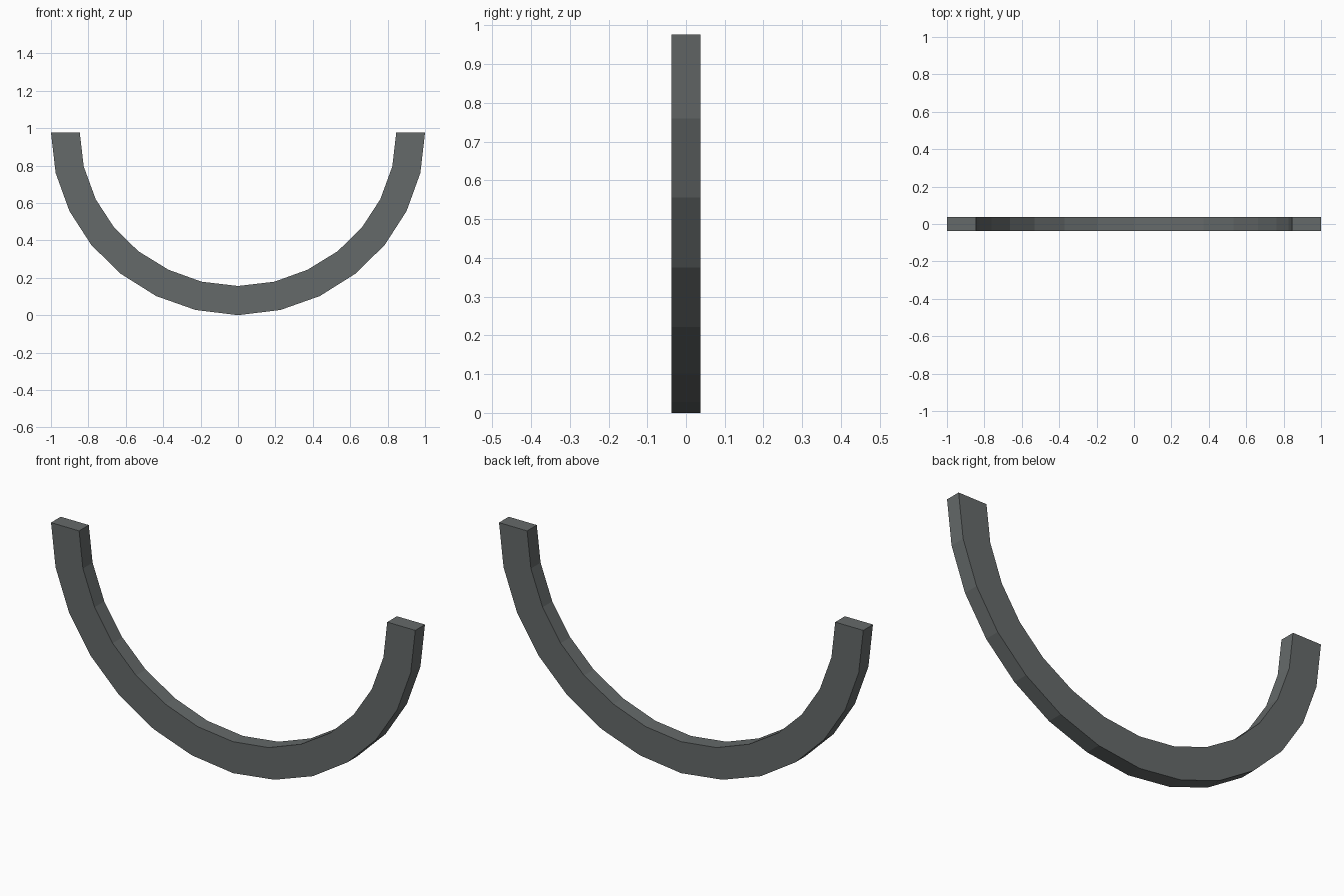
import bpy, bmesh

if "Cube" in bpy.data.objects:
    bpy.data.objects.remove(bpy.data.objects["Cube"])

HALF_DEPTH = 0.038

# Right half of the arc, from the bottom centre up to the tip (x, z)
OUTER = [(0, 0), (.227, .028), (.437, .102), (.628, .222), (.784, .375),
         (.901, .556), (.975, .76), (1, .976)]
INNER = [(0, .156), (.195, .179), (.372, .243), (.533, .342), (.662, .468),
         (.761, .62), (.825, .795), (.846, .976)]


def mirrored(half):
    """Full left-to-right arc from its right half."""
    return [(-x, z) for x, z in half[:0:-1]] + half


metal = bpy.data.materials.new("dark grey metal")
metal.diffuse_color = (0.13, 0.143, 0.143, 1)
metal.use_nodes = True
metal.node_tree.nodes["Principled BSDF"].inputs["Base Color"].default_value = metal.diffuse_color

# Half-ring band: a four-cornered section swept along the arc
bm = bmesh.new()
rings = []
for (ox, oz), (ix, iz) in zip(mirrored(OUTER), mirrored(INNER)):
    corners = [(ox, -HALF_DEPTH, oz), (ox, HALF_DEPTH, oz),
               (ix, HALF_DEPTH, iz), (ix, -HALF_DEPTH, iz)]
    rings.append([bm.verts.new(c) for c in corners])
for a, b in zip(rings, rings[1:]):
    for i in range(4):
        j = (i + 1) % 4
        bm.faces.new((a[i], a[j], b[j], b[i]))

# Flat tips
bm.faces.new(rings[0])
bm.faces.new(rings[-1])
bmesh.ops.recalc_face_normals(bm, faces=bm.faces)

mesh = bpy.data.meshes.new("half_ring")
bm.to_mesh(mesh)
bm.free()
mesh.materials.append(metal)
bpy.context.collection.objects.link(bpy.data.objects.new("half_ring", mesh))
